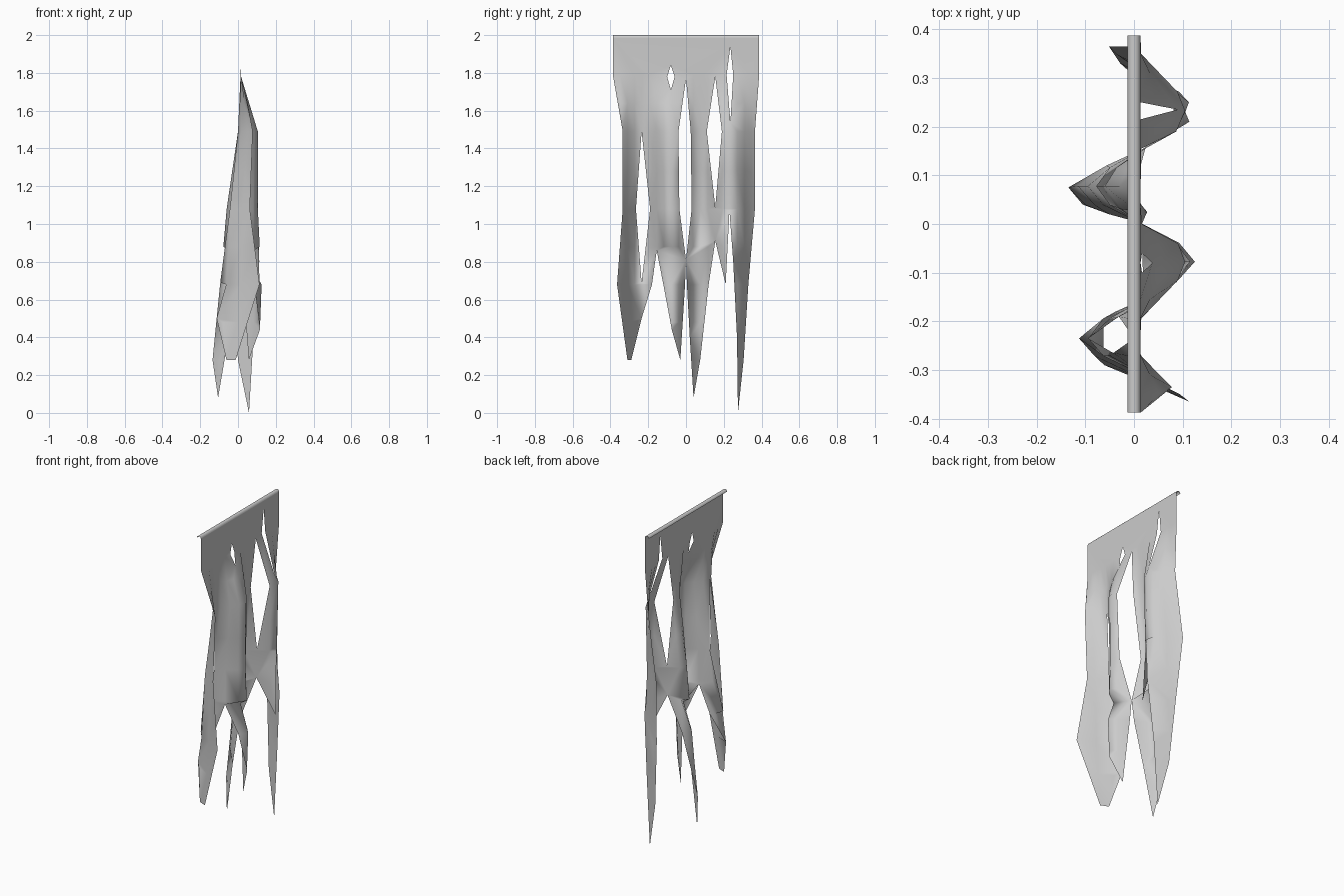
import bpy
import math
from mathutils import Vector
from mathutils.geometry import delaunay_2d_cdt

if "Cube" in bpy.data.objects:
    bpy.data.objects.remove(bpy.data.objects["Cube"])

R = 0.0135        # radius of the rolled top hem
TOP = 2.0 - R
STEP = 0.0775     # quarter of one fold

# Torn outline of the cloth in (y, z)
OUTLINE = [(-.3875, TOP), (-.3875, 1.79), (-.335, 1.49), (-.335, 1.08), (-.365, .68),
           (-.31, .28), (-.29, .28), (-.235, .5), (-.18, .68), (-.155, .86), (-.12, .68),
           (-.075, .44), (-.03, .28), (-.005, .68), (0, .81), (.005, .68), (.02, .4),
           (.04, .08), (.075, .28), (.12, .68), (.155, .91), (.21, .68), (.23, 1.07),
           (.25, .8), (.27, .4), (.275, 0), (.305, .28), (.33, .68), (.365, 1.08),
           (.365, 1.49), (.3875, 1.79), (.3875, TOP)]

# Rips inside the cloth
RIPS = [[(-.235, 1.49), (-.265, 1.08), (-.235, .69), (-.19, 1.08)],
        [(-.08, 1.84), (-.1, 1.78), (-.08, 1.71), (-.06, 1.78)],
        [(0, 1.77), (-.04, 1.49), (-.035, 1.08), (0, .81), (.03, 1.08), (.025, 1.49)],
        [(.155, 1.78), (.11, 1.49), (.155, 1.09), (.19, 1.49)],
        [(.235, 1.94), (.215, 1.79), (.235, 1.54), (.25, 1.79)]]

# Fold depth by height: z, forward crest, backward crest
FOLDS = [(0, .1, -.14), (.28, .11, -.135), (.68, .125, -.095), (1.08, .105, -.06),
         (1.49, .105, 0), (1.79, R, R), (2.0, R, R)]


def fold_x(y, z):
    wave = 0.5 + 0.5 * math.cos((y - 3 * STEP) / (2 * STEP) * math.pi)
    for (z0, p0, n0), (z1, p1, n1) in zip(FOLDS, FOLDS[1:]):
        if z <= z1:
            t = (z - z0) / (z1 - z0)
            p, n = p0 + (p1 - p0) * t, n0 + (n1 - n0) * t
            return n + (p - n) * wave
    return R


def inside(y, z):
    hit = False
    for loop in [OUTLINE] + RIPS:
        for (ya, za), (yb, zb) in zip(loop, loop[1:] + loop[:1]):
            if (za > z) != (zb > z) and y < ya + (z - za) / (zb - za) * (yb - ya):
                hit = not hit
    return hit


def make_object(name, verts, faces):
    mesh = bpy.data.meshes.new(name)
    mesh.from_pydata(verts, [], faces)
    mesh.shade_smooth()
    obj = bpy.data.objects.new(name, mesh)
    bpy.context.collection.objects.link(obj)
    return obj


# Hanging cloth: outline, rips and fold grid triangulated, then pushed into folds
points, edges = [], []
for loop in [OUTLINE] + RIPS:
    base, n = len(points), len(loop)
    points += [Vector(p) for p in loop]
    edges += [(base + i, base + (i + 1) % n) for i in range(n)]
for k in range(-9, 10):
    for z in (.28, .48, .68, .88, 1.08, 1.28, 1.49, 1.64, 1.79):
        y = k * STEP / 2
        near = min((p - Vector((y, z))).length for p in points)
        if inside(y, z) and near > .012:
            points.append(Vector((y, z)))
co, _, tris, *_ = delaunay_2d_cdt(points, edges, [], 0, 1e-5)
tris = [t for t in tris if inside(*(sum((co[i] for i in t), Vector((0, 0))) / 3))]
make_object("torn_cloth", [(fold_x(p.x, p.y), p.x, p.y) for p in co], tris)

# Rolled hem along the top edge
arc = [(R * math.cos(a * math.pi / 6), TOP + R * math.sin(a * math.pi / 6)) for a in range(7)]
verts = [(x, y, z) for x, z in arc for y in (-.3875, .3875)]
make_object("top_hem", verts, [(2 * i, 2 * i + 1, 2 * i + 3, 2 * i + 2) for i in range(6)])
